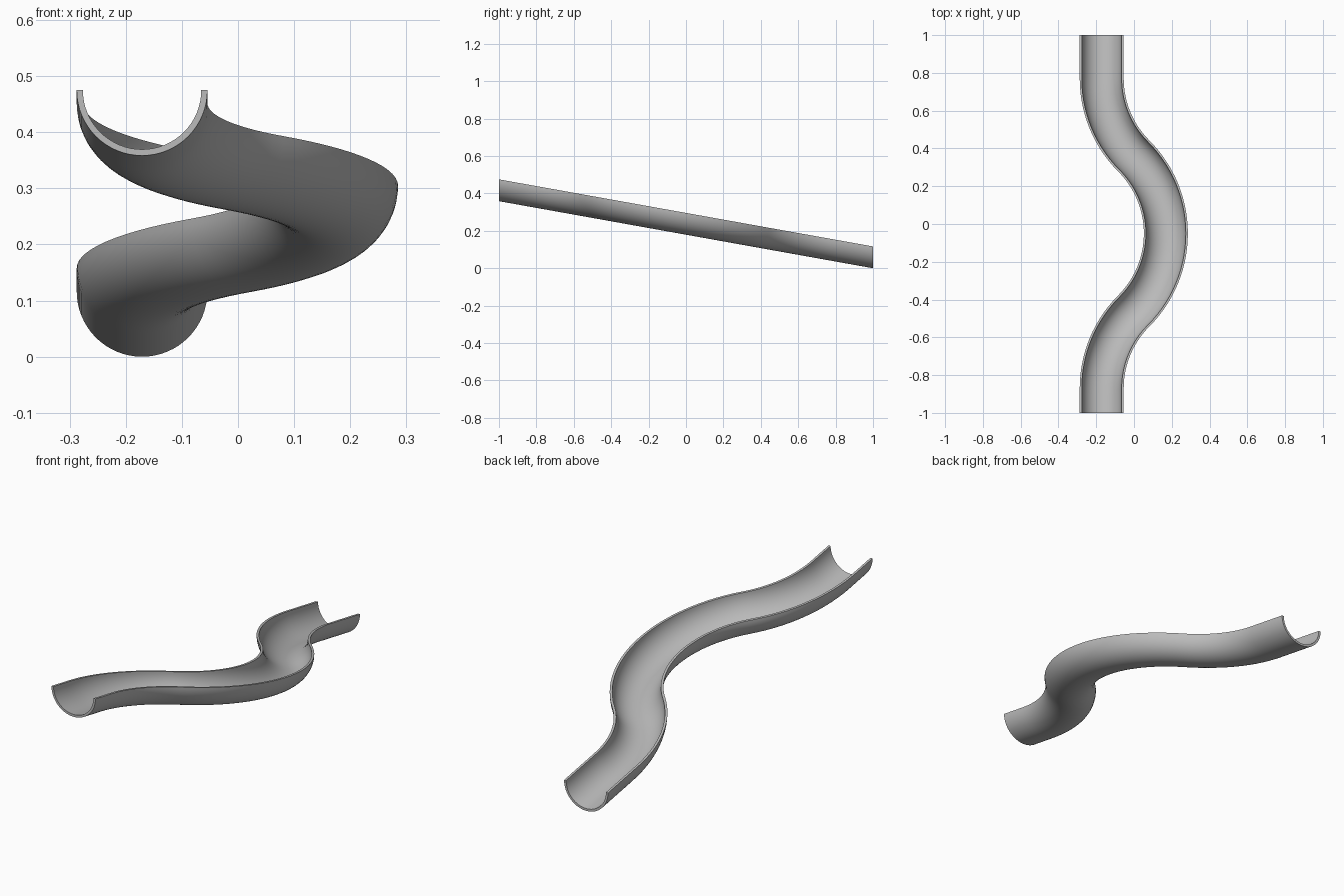
import bpy, bmesh, math

if "Cube" in bpy.data.objects:
    bpy.data.objects.remove(bpy.data.objects["Cube"])

R_OUT, R_IN = 0.1165, 0.1055      # trough section radii
BEND = 0.58                       # radius of every bend
MID_Y = -0.05                     # middle of the S-shaped part
X_END = -0.171                    # x of both straight ends
RIM_HIGH, RIM_LOW = 0.475, 0.1165 # rim height at front and back


def path_points():
    """Plan path: list of (x, y, heading), heading measured from +y towards +x."""
    pts = []
    half = BEND * math.sin(math.pi / 4)
    start = MID_Y - 2 * half
    for i in range(4):                                  # front straight
        pts.append((X_END, -1 + (start + 1) * i / 4, 0.0))
    x, y, a = X_END, start, 0.0
    pts.append((x, y, a))
    n = 14
    for sign in (1, -1, -1, 1):                         # four 45 degree bends
        step = sign * math.pi / 4 / n
        chord = 2 * BEND * math.sin(abs(step) / 2)
        for _ in range(n):
            x += chord * math.sin(a + step / 2)
            y += chord * math.cos(a + step / 2)
            a += step
            pts.append((x, y, a))
    y0 = y
    for i in range(1, 6):                               # back straight
        pts.append((x, y0 + (1 - y0) * i / 5, 0.0))
    return pts


def section():
    """Closed half-pipe profile (sideways, height), rim at height 0."""
    n = 32
    arc = [math.pi + math.pi * i / n for i in range(n + 1)]
    outer = [(R_OUT * math.cos(t), R_OUT * math.sin(t)) for t in arc]
    inner = [(R_IN * math.cos(t), R_IN * math.sin(t)) for t in reversed(arc)]
    return outer + inner


# Sweep the half-pipe along the path, sloping evenly down from front to back
bm = bmesh.new()
prof = section()
rings = []
for x, y, a in path_points():
    ring = []
    for s, h in prof:
        px, py = x + s * math.cos(a), y - s * math.sin(a)
        rim = RIM_HIGH + (RIM_LOW - RIM_HIGH) * (py + 1) / 2
        ring.append(bm.verts.new((px, py, rim + h)))
    rings.append(ring)
m = len(prof)
for r0, r1 in zip(rings, rings[1:]):
    for i in range(m):
        j = (i + 1) % m
        bm.faces.new((r0[i], r0[j], r1[j], r1[i]))
# Flat end caps between outer and inner wall
for ring in (rings[0], rings[-1]):
    for i in range(m // 2 - 1):
        bm.faces.new((ring[i], ring[i + 1], ring[m - 2 - i], ring[m - 1 - i]))
bmesh.ops.recalc_face_normals(bm, faces=bm.faces)

mesh = bpy.data.meshes.new("slide_trough")
bm.to_mesh(mesh)
bm.free()
slide = bpy.data.objects.new("slide_trough", mesh)
bpy.context.collection.objects.link(slide)

mat = bpy.data.materials.new("light grey")
mat.diffuse_color = (0.5, 0.5, 0.5, 1)
mat.use_nodes = True
mat.node_tree.nodes["Principled BSDF"].inputs["Base Color"].default_value = mat.diffuse_color
mesh.materials.append(mat)

# Smooth walls, crisp rim
bpy.context.view_layer.objects.active = slide
slide.select_set(True)
bpy.ops.object.shade_smooth_by_angle(angle=math.radians(35))
